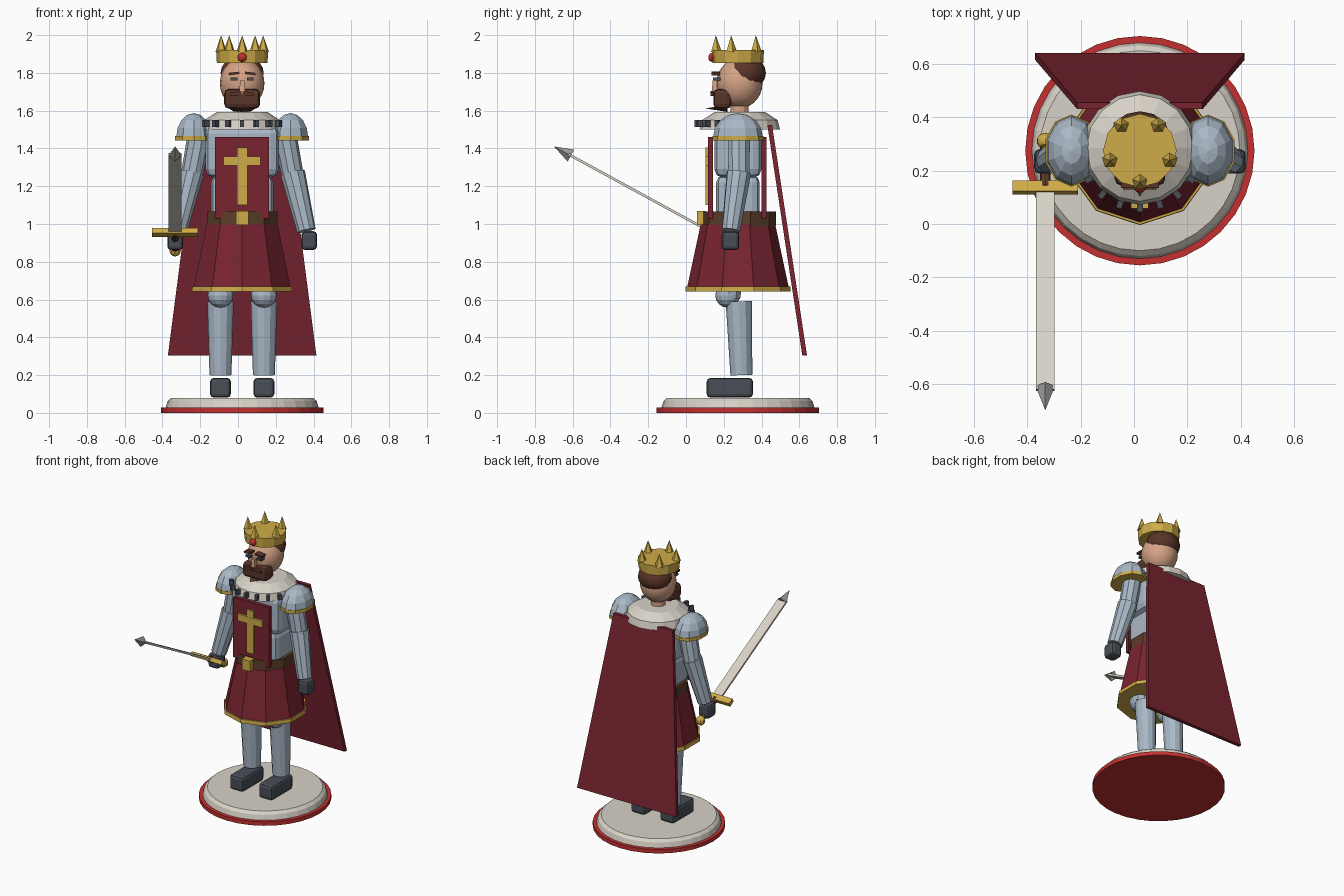
import bpy, bmesh, math
from mathutils import Matrix, Vector

default = bpy.data.objects.get("Cube")
if default:
    bpy.data.objects.remove(default, do_unlink=True)

CX, CY = 0.022, 0.275  # body axis


def material(name, hex_code):
    srgb = [int(hex_code[i:i + 2], 16) / 255 for i in (0, 2, 4)]
    col = [c / 12.92 if c < 0.04 else ((c + 0.055) / 1.055) ** 2.4 for c in srgb] + [1]
    m = bpy.data.materials.new(name)
    m.use_nodes = True
    m.diffuse_color = col
    m.node_tree.nodes["Principled BSDF"].inputs["Base Color"].default_value = col
    return m


STEEL = material("steel", "a9b8c6")
CLOTH = material("crimson cloth", "782430")
RED = material("bright red", "c43030")
CREAM = material("cream", "d8d2c7")
GOLD = material("gold", "cfac48")
HAIR = material("hair brown", "5a3528")
LEATHER = material("leather brown", "5c3d2a")
SKIN = material("skin", "d6a386")
DARK = material("dark iron", "484d56")
GREY = material("blade grey", "a09f9d")


def finish(name, bm, mat, smooth=False):
    me = bpy.data.meshes.new(name)
    bmesh.ops.recalc_face_normals(bm, faces=bm.faces)
    bm.to_mesh(me)
    bm.free()
    me.materials.append(mat)
    for p in me.polygons:
        p.use_smooth = smooth
    ob = bpy.data.objects.new(name, me)
    bpy.context.collection.objects.link(ob)
    return ob


def box(name, mat, loc, size, bevel=0, rot=None, taper=1):
    """Box with optional bevel; taper scales the top in x and y."""
    bm = bmesh.new()
    bmesh.ops.create_cube(bm, size=1)
    for v in bm.verts:
        if v.co.z > 0:
            v.co.xy *= taper
        v.co *= Vector(size)
    if bevel:
        bmesh.ops.bevel(bm, geom=bm.edges[:], offset=bevel, segments=2, profile=0.5, affect='EDGES')
    bm.transform(Matrix.Translation(loc) @ (rot or Matrix()))
    return finish(name, bm, mat)


def ball(name, mat, loc, radii, seg=12, rings=8, smooth=False, dome=False):
    bm = bmesh.new()
    bmesh.ops.create_uvsphere(bm, u_segments=seg, v_segments=rings, radius=1)
    if dome:
        bmesh.ops.bisect_plane(bm, geom=bm.verts[:] + bm.edges[:] + bm.faces[:],
                               plane_co=(0, 0, 0), plane_no=(0, 0, 1), clear_inner=True)
        bmesh.ops.holes_fill(bm, edges=[e for e in bm.edges if e.is_boundary])
    bm.transform(Matrix.Translation(loc) @ Matrix.Diagonal((*radii, 1)))
    return finish(name, bm, mat, smooth)


def tube(name, mat, a, b, r1, r2, seg=10, squash=(1, 1)):
    """Capped cone from point a to point b."""
    a, b = Vector(a), Vector(b)
    d = b - a
    bm = bmesh.new()
    bmesh.ops.create_cone(bm, cap_ends=True, segments=seg, radius1=r1, radius2=r2, depth=d.length)
    turn = Matrix() if d.x == d.y == 0 else d.to_track_quat('Z', 'Y').to_matrix().to_4x4()
    bm.transform(Matrix.Translation((a + b) / 2) @ turn @ Matrix.Diagonal((*squash, 1, 1)))
    return finish(name, bm, mat)


def upright(name, mat, z1, z2, r1, r2, seg, y=CY, squash=(1, 1)):
    return tube(name, mat, (CX, y, z1), (CX, y, z2), r1, r2, seg, squash)


# Plinth
upright("plinth_rim", RED, 0, 0.028, 0.43, 0.43, 32)
upright("plinth_slope", CREAM, 0.028, 0.062, 0.405, 0.395, 32)
upright("plinth_top", CREAM, 0.062, 0.08, 0.395, 0.375, 32)

# Limbs, mirrored about the body axis
for side, s in (("right", -1), ("left", 1)):
    def at(x, y, z):
        return (CX + s * x, y, z)
    box(side + "_boot", DARK, at(0.115, 0.232, 0.133), (0.11, 0.245, 0.105), 0.02)
    tube(side + "_shin", STEEL, at(0.115, 0.293, 0.2), at(0.115, 0.28, 0.59), 0.058, 0.07, 12)
    ball(side + "_knee", STEEL, at(0.115, 0.22, 0.622), (0.068, 0.065, 0.065))
    tube(side + "_thigh", STEEL, at(0.115, 0.225, 0.61), at(0.1, 0.27, 0.98), 0.065, 0.075)
    tube(side + "_upper_arm", STEEL, at(0.225, 0.28, 1.48), at(0.272, 0.28, 1.23), 0.062, 0.058)
    ball(side + "_elbow", STEEL, at(0.272, 0.278, 1.24), (0.06, 0.06, 0.06))
    tube(side + "_forearm", STEEL, at(0.268, 0.28, 1.27), at(0.34, 0.238, 0.965), 0.066, 0.05)
    box(side + "_gauntlet", DARK, at(0.355, 0.235, 0.912), (0.083, 0.092, 0.1), 0.02)
    ball(side + "_pauldron", STEEL, at(0.256, CY, 1.46), (0.098, 0.132, 0.127), 10, 8, dome=True)
    tube(side + "_pauldron_trim", GOLD, at(0.256, CY, 1.443), at(0.256, CY, 1.465),
         0.135, 0.135, 10, (0.77, 1))

# Torso
box("belly", STEEL, (CX, CY, 1.145), (0.33, 0.23, 0.23), 0.04)
box("chest", STEEL, (CX, CY, 1.385), (0.39, 0.25, 0.28), 0.045)
for part, y in (("front", 0.13), ("back", 0.413)):
    box("tabard_" + part, CLOTH, (CX, y, 1.245), (0.285, 0.025, 0.43))
box("cross_upright", GOLD, (CX, 0.113, 1.253), (0.054, 0.02, 0.305))
box("cross_bar", GOLD, (CX, 0.112, 1.333), (0.195, 0.02, 0.048))

# Skirt, hem and belt
upright("skirt", CLOTH, 0.65, 1.0, 0.272, 0.197, 10)
upright("skirt_hem", GOLD, 0.642, 0.668, 0.279, 0.277, 10)
upright("belt", LEATHER, 0.99, 1.067, 0.197, 0.197, 10, 0.28)
box("belt_buckle", GOLD, (CX, 0.08, 1.032), (0.065, 0.045, 0.075))

# Cape: a slab leaning back, wide at the bottom
bm = bmesh.new()
bmesh.ops.create_cube(bm, size=1)
for v in bm.verts:
    high = v.co.z > 0
    v.co = Vector((CX + v.co.x * (0.47 if high else 0.786),
                   v.co.y * 0.025 + (0.443 if high else 0.628),
                   1.525 if high else 0.305))
finish("cape", bm, CLOTH)

# Fur collar with dark tails
upright("collar", CREAM, 1.5, 1.55, 0.213, 0.2, 16, 0.285)
upright("collar_top", CREAM, 1.55, 1.592, 0.2, 0.135, 16, 0.285)
for i in range(-3, 4):
    t = math.radians(19.5 * i)
    box("collar_tail", DARK, (CX + 0.225 * math.sin(t), 0.285 - 0.225 * math.cos(t), 1.532),
        (0.022, 0.03, 0.036), rot=Matrix.Rotation(t, 4, 'Z'))

# Head and hair
upright("neck", SKIN, 1.56, 1.66, 0.048, 0.048, 12, 0.283)
ball("head", SKIN, (CX, 0.283, 1.745), (0.118, 0.122, 0.132), 20, 14, True)
ball("hair", HAIR, (CX, 0.318, 1.8), (0.117, 0.105, 0.092), 14, 10, True)

# Face
box("nose", SKIN, (CX, 0.157, 1.72), (0.032, 0.045, 0.08), taper=0.7)
box("beard", HAIR, (CX, 0.192, 1.663), (0.19, 0.095, 0.105), 0.025)
tube("beard_point", HAIR, (CX, 0.22, 1.612), (CX, 0.102, 1.612), 0.07, 0, 8, (1, 0.27))
for side, s in (("right", -1), ("left", 1)):
    tilt = Matrix.Rotation(s * 0.12, 4, 'Y')
    box(side + "_eye", DARK, (CX + s * 0.043, 0.163, 1.767), (0.036, 0.04, 0.016))
    box(side + "_eyebrow", HAIR, (CX + s * 0.043, 0.158, 1.797), (0.056, 0.045, 0.013), rot=tilt)
    box(side + "_moustache", HAIR, (CX + s * 0.032, 0.15, 1.69), (0.06, 0.04, 0.02), rot=tilt)

# Crown
upright("crown_band", GOLD, 1.852, 1.92, 0.134, 0.138, 12)
for k in range(5):
    t = math.radians(72 * k - 90)
    x, y = CX + 0.117 * math.cos(t), CY + 0.117 * math.sin(t)
    tube("crown_spike", GOLD, (x, y, 1.91), (x, y, 2.0), 0.032, 0, 5)
ball("crown_jewel", RED, (CX, 0.138, 1.882), (0.024, 0.02, 0.024), 12, 8)

# Sword, held out forward and upward
hilt = Vector((-0.333, 0.137, 0.955))
tilt = math.radians(28.6)
aim = Vector((0, -math.cos(tilt), math.sin(tilt)))
lean = Matrix.Rotation(math.pi / 2 - tilt, 4, 'X')  # local z follows the blade


def along(d):
    return hilt + aim * d


box("sword_guard", GOLD, hilt, (0.245, 0.03, 0.045), rot=lean)
box("sword_blade", CREAM, along(0.435), (0.068, 0.014, 0.86), rot=lean)
tube("sword_tip", GREY, along(0.85), along(0.952), 0.036, 0, 4)
tube("sword_grip", LEATHER, along(-0.18), along(0), 0.02, 0.02, 8)
ball("sword_pommel", GOLD, along(-0.198), (0.032, 0.032, 0.032), 10, 8)
